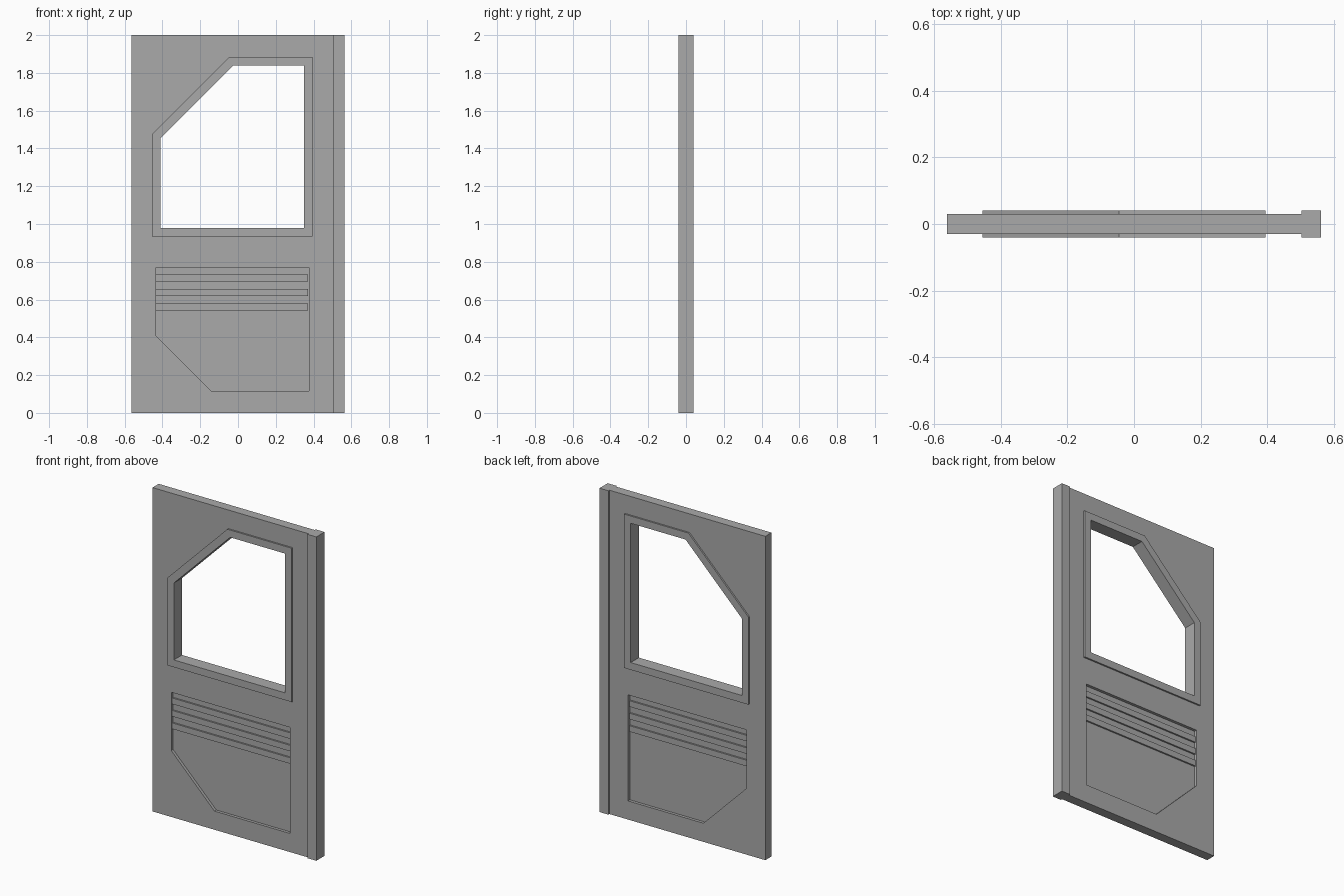
import bpy
import bmesh

if "Cube" in bpy.data.objects:
    bpy.data.objects.remove(bpy.data.objects["Cube"], do_unlink=True)

# One plain grey for the whole door
GREY = (0.40, 0.40, 0.40, 1)
grey = bpy.data.materials.new("grey paint")
grey.use_nodes = True
grey.diffuse_color = GREY
grey.node_tree.nodes["Principled BSDF"].inputs["Base Color"].default_value = GREY


def prism(name, outline, y0, y1):
    """Extrude an outline in the x-z plane from y0 to y1."""
    bm = bmesh.new()
    face = bm.faces.new([bm.verts.new((x, y0, z)) for x, z in outline])
    grown = bmesh.ops.extrude_face_region(bm, geom=[face])["geom"]
    moved = [v for v in grown if isinstance(v, bmesh.types.BMVert)]
    bmesh.ops.translate(bm, vec=(0, y1 - y0, 0), verts=moved)
    bmesh.ops.recalc_face_normals(bm, faces=bm.faces[:])
    mesh = bpy.data.meshes.new(name)
    bm.to_mesh(mesh)
    bm.free()
    mesh.materials.append(grey)
    obj = bpy.data.objects.new(name, mesh)
    bpy.context.collection.objects.link(obj)
    return obj


def box(x0, x1, z0, z1):
    return [(x0, z0), (x1, z0), (x1, z1), (x0, z1)]


def cut(target, outline, y0, y1):
    """Cut a prism out of the target and discard the cutter."""
    cutter = prism("cutter", outline, y0, y1)
    cutter.hide_render = True
    mod = target.modifiers.new("cut", 'BOOLEAN')
    mod.operation = 'DIFFERENCE'
    mod.solver = 'EXACT'
    mod.object = cutter
    bpy.context.view_layer.objects.active = target
    bpy.ops.object.modifier_apply(modifier=mod.name)
    bpy.data.objects.remove(cutter, do_unlink=True)


HALF_SLAB, HALF_FRAME, HALF_FLOOR, HALF_SLAT = 0.03, 0.04, 0.012, 0.022

opening = [(-0.41, 0.98), (0.35, 0.98), (0.35, 1.84), (-0.025, 1.84), (-0.41, 1.455)]
surround = [(-0.455, 0.935), (0.395, 0.935), (0.395, 1.885), (-0.045, 1.885), (-0.455, 1.475)]
recess = [(-0.435, 0.77), (-0.435, 0.41), (-0.14, 0.115), (0.375, 0.115), (0.375, 0.77)]

# Door slab with a window hole and a recessed panel on each face
slab = prism("door_slab", box(-0.563, 0.503, 0, 2), -HALF_SLAB, HALF_SLAB)
cut(slab, surround, -0.1, 0.1)
cut(slab, recess, -0.1, -HALF_FLOOR)
cut(slab, recess, HALF_FLOOR, 0.1)

# Raised window frame
frame = prism("window_frame", surround, -HALF_FRAME, HALF_FRAME)
cut(frame, opening, -0.1, 0.1)

# Thicker strip along the closing edge
prism("edge_strip", box(0.503, 0.563, 0, 2), -HALF_FRAME, HALF_FRAME)

# Horizontal slats across the recessed panel
for i in range(3):
    top = 0.732 - i * 0.077
    prism(f"panel_slat_{i + 1}", box(-0.435, 0.37, top - 0.037, top), -HALF_SLAT, HALF_SLAT)
